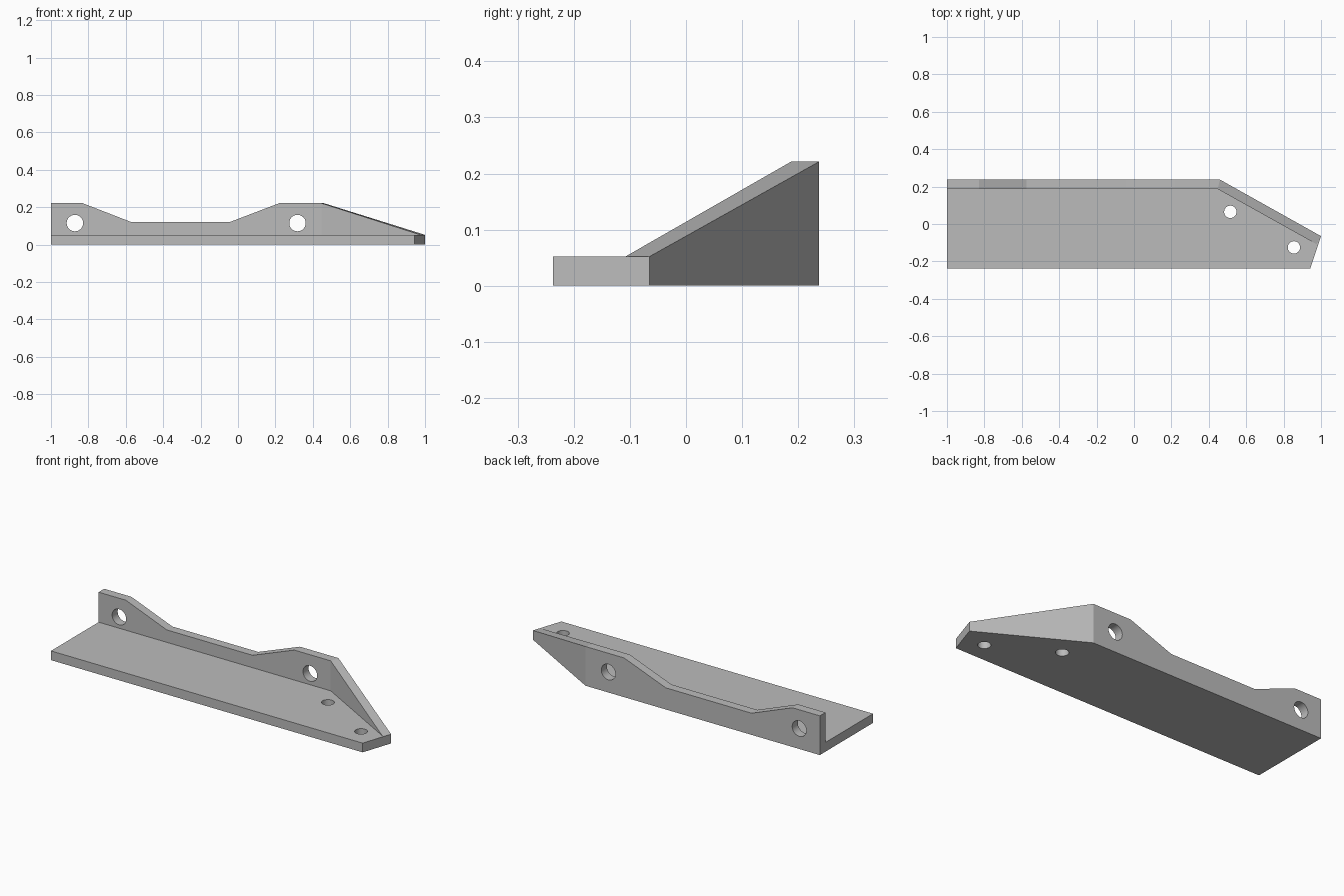
import bpy
import bmesh
from math import radians
from mathutils import Vector

if "Cube" in bpy.data.objects:
    bpy.data.objects.remove(bpy.data.objects["Cube"], do_unlink=True)

PLATE_TOP, WALL_TOP, DIP = 0.052, 0.221, 0.122
BACK, FRONT, INNER = 0.237, -0.237, 0.187
CORNER = Vector((0.46, BACK))       # outer bend of the wall
TIP = Vector((1.0, -0.065))         # outer end of the angled wall
INNER_CORNER = Vector((0.447, INNER))
INNER_TIP = Vector((0.976, -0.108))

grey = bpy.data.materials.new("plain grey")
grey.use_nodes = True
grey.diffuse_color = (0.5, 0.5, 0.5, 1)
grey.node_tree.nodes["Principled BSDF"].inputs["Base Color"].default_value = (0.5, 0.5, 0.5, 1)


def loft(name, near, far):
    """Closed solid between two matching outlines."""
    bm = bmesh.new()
    a = [bm.verts.new(p) for p in near]
    b = [bm.verts.new(p) for p in far]
    bm.faces.new(a)
    bm.faces.new(b[::-1])
    for i in range(len(a)):
        j = (i + 1) % len(a)
        bm.faces.new((a[j], a[i], b[i], b[j]))
    bmesh.ops.recalc_face_normals(bm, faces=bm.faces)
    mesh = bpy.data.meshes.new(name)
    bm.to_mesh(mesh)
    bm.free()
    mesh.materials.append(grey)
    obj = bpy.data.objects.new(name, mesh)
    bpy.context.collection.objects.link(obj)
    return obj


def drill(obj, location, radius, rotation=(0, 0, 0)):
    """Cut a round through-hole."""
    bpy.ops.mesh.primitive_cylinder_add(vertices=48, radius=radius, depth=0.3,
                                        location=location, rotation=rotation)
    cutter = bpy.context.object
    cutter.data.materials.append(grey)
    mod = obj.modifiers.new("hole", "BOOLEAN")
    mod.operation, mod.solver, mod.object = "DIFFERENCE", "EXACT", cutter
    bpy.context.view_layer.objects.active = obj
    bpy.ops.object.modifier_apply(modifier=mod.name)
    bpy.data.objects.remove(cutter, do_unlink=True)


# Base plate with the clipped end
outline = [(-1, FRONT), (0.943, FRONT), TIP, CORNER, (-1, BACK)]
base_plate = loft("base_plate", [(x, y, 0) for x, y in outline],
                  [(x, y, PLATE_TOP) for x, y in outline])
for x, y in ((0.515, 0.065), (0.855, -0.125)):
    drill(base_plate, (x, y, 0), 0.033)

# Straight back wall with a lowered middle and a mitred end
profile = [(-1, PLATE_TOP), (-1, WALL_TOP), (-0.83, WALL_TOP), (-0.575, DIP),
           (-0.04, DIP), (0.22, WALL_TOP)]
ends = (PLATE_TOP, WALL_TOP)
back_wall = loft(
    "back_wall",
    [(x, BACK, z) for x, z in profile] + [(*CORNER, z) for z in ends[::-1]],
    [(x, INNER, z) for x, z in profile] + [(*INNER_CORNER, z) for z in ends[::-1]])
for x in (-0.872, 0.318):
    drill(back_wall, (x, BACK, 0.115), 0.044, (radians(90), 0, 0))

# Angled wall tapering down to the plate
angled_wall = loft(
    "angled_wall",
    [(*CORNER, PLATE_TOP), (*CORNER, WALL_TOP), (*TIP, PLATE_TOP)],
    [(*INNER_CORNER, PLATE_TOP), (*INNER_CORNER, WALL_TOP), (*INNER_TIP, PLATE_TOP)])

# Smooth hole walls, crisp edges
bpy.ops.object.select_all(action="DESELECT")
for obj in (base_plate, back_wall, angled_wall):
    obj.select_set(True)
bpy.context.view_layer.objects.active = base_plate
bpy.ops.object.shade_smooth_by_angle(angle=radians(12))
